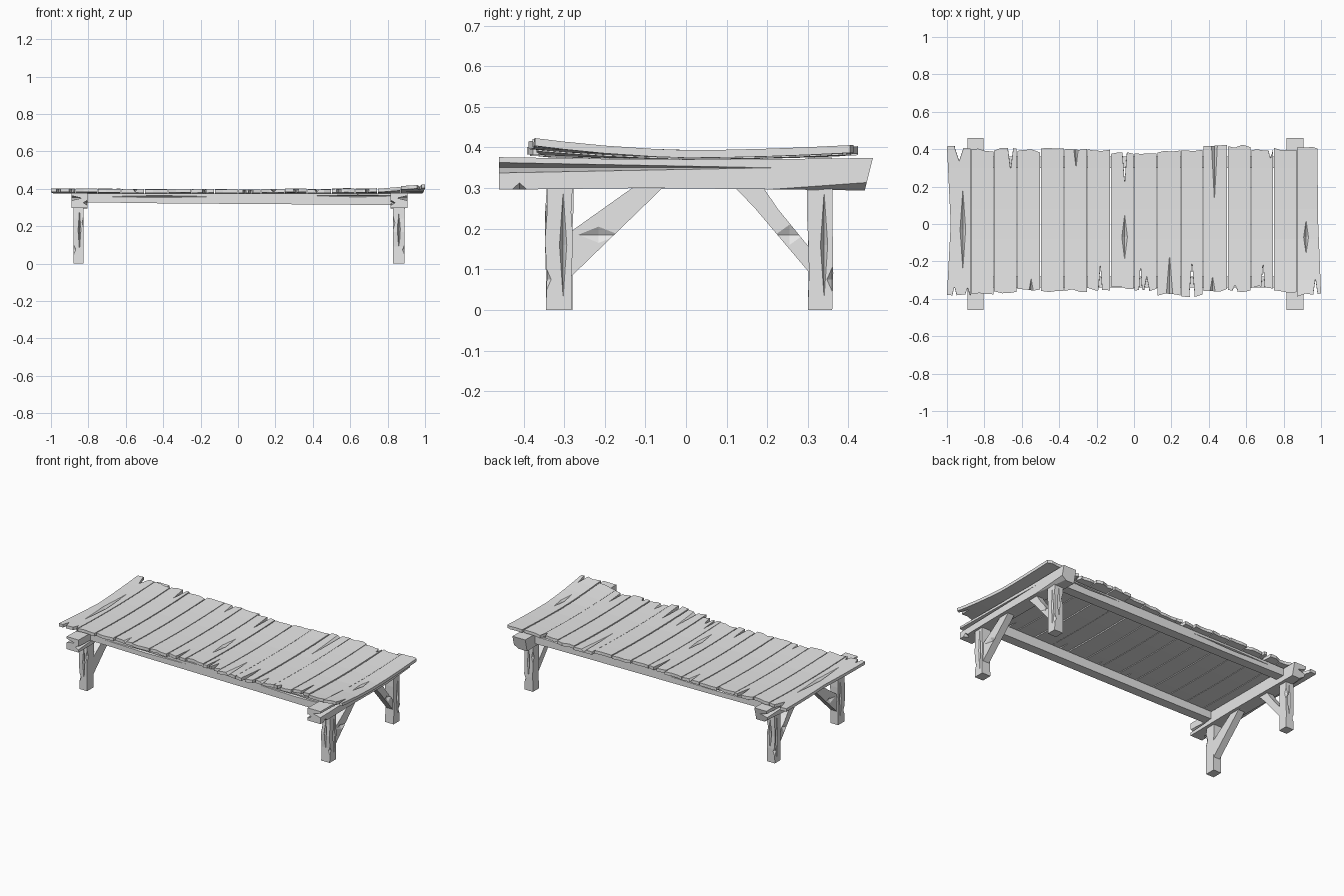
import bpy, bmesh, random
from mathutils import Vector

if "Cube" in bpy.data.objects:
    bpy.data.objects.remove(bpy.data.objects["Cube"])

random.seed(4)
wood = bpy.data.materials.new("weathered_grey_wood")
wood.diffuse_color = (0.8, 0.8, 0.8, 1)
wood.use_nodes = True
wood.node_tree.nodes["Principled BSDF"].inputs["Base Color"].default_value = wood.diffuse_color
AXES = {'x': (1, 2, 0), 'y': (0, 2, 1), 'z': (0, 1, 2)}


def link(name, bm):
    bmesh.ops.recalc_face_normals(bm, faces=bm.faces)
    mesh = bpy.data.meshes.new(name)
    bm.to_mesh(mesh)
    bm.free()
    mesh.materials.append(wood)
    obj = bpy.data.objects.new(name, mesh)
    bpy.context.collection.objects.link(obj)
    return obj


def prism(name, outline, axis, a, b):
    """Extrude a 2D outline along one axis from a to b."""
    u, v, w = AXES[axis]
    bm = bmesh.new()
    rings = []
    for depth in (a, b):
        ring = []
        for p in outline:
            co = [0, 0, 0]
            co[u], co[v], co[w] = p[0], p[1], depth
            ring.append(bm.verts.new(co))
        rings.append(ring)
        bm.faces.new(ring)
    n = len(outline)
    for i in range(n):
        j = (i + 1) % n
        bm.faces.new((rings[0][i], rings[0][j], rings[1][j], rings[1][i]))
    return link(name, bm)


def crack(obj, cuts):
    """Carve spindle-shaped splits, each given as (centre, radii)."""
    for centre, radii in cuts:
        bm = bmesh.new()
        for k in range(3):
            for s in (-1, 1):
                co = Vector(centre)
                co[k] += s * radii[k]
                bm.verts.new(co)
        bmesh.ops.convex_hull(bm, input=bm.verts)
        cutter = link("crack_cutter", bm)
        cutter.hide_render = True
        mod = obj.modifiers.new("crack", 'BOOLEAN')
        mod.operation, mod.solver, mod.object = 'DIFFERENCE', 'EXACT', cutter
        dg = bpy.context.evaluated_depsgraph_get()
        mesh = bpy.data.meshes.new_from_object(obj.evaluated_get(dg))
        obj.modifiers.clear()
        obj.data = mesh
        bpy.data.objects.remove(cutter)


# Table top planks: seams, back ends and front ends
seams = [-1, -.87, -.75, -.625, -.5, -.375, -.25, -.125, 0,
         .122, .25, .37, .5, .625, .745, .87, 1]
back = [.41, .395, .40, .39, .405, .40, .395, .38, .37, .385, .40, .425, .415, .40, .40, .405]
front = [-.375, -.37, -.365, -.35, -.365, -.355, -.35, -.34, -.35,
         -.38, -.385, -.355, -.355, -.34, -.36, -.38]
BOT, TOP = .372, .391

# Splits in the planks as (x, y, half width, half length, deep)
splits = [
    (-.96, -.38, .012, .045, 1), (-.89, -.38, .014, .04, 1), (-.55, -.36, .012, .07, 0),
    (-.18, -.35, .010, .13, 1), (.035, -.35, .008, .13, 1), (.068, -.35, .014, .07, 1),
    (.19, -.385, .018, .22, 0), (.31, -.37, .014, .17, 1), (.42, -.36, .014, .08, 0),
    (.54, -.355, .014, .03, 1), (.69, -.345, .010, .14, 1), (.97, -.39, .014, .10, 1),
    (-.935, .41, .025, .075, 1), (-.66, .40, .014, .11, 1), (-.31, .40, .012, .10, 0),
    (-.05, .38, .012, .16, 1), (.43, .425, .016, .30, 0), (.73, .40, .014, .05, 1),
    (-.915, -.03, .015, .215, 0), (-.05, -.07, .015, .12, 0), (.92, -.07, .013, .09, 0)]


def top_shift(x, y):
    """Sag of the whole top plus the curled right end."""
    curl = max(0, (x - .70) / .30)
    return .009 * (y / .4) ** 2 + curl * (.024 * max(0, (.05 - y) / .44) ** 1.6 + .004 * max(0, y / .4))


for i in range(16):
    l, r = seams[i] + .0025, seams[i + 1] - .0025
    ml, mr = l, r
    lb, rb = l, r
    if i == 0:
        l, ml, lb = -1, -.98, -1
    if i == 15:
        r, mr, rb = 1, .985, .98
    w = r - l
    j = lambda: random.uniform(-.009, .009)
    outline = [(l, front[i] + j()), (l + w * .35, front[i] + j()), (l + w * .7, front[i] + j()),
               (r, front[i] + j()), (mr, 0), (rb, back[i] + j()), (l + w * .65, back[i] + j()),
               (l + w * .3, back[i] + j()), (lb, back[i] + j()), (ml, 0)]
    plank = prism(f"plank_{i + 1}", outline, 'z', BOT, TOP)
    crack(plank, [((x, y, TOP), (hw, hl, .4 if deep else .016))
                  for x, y, hw, hl, deep in splits if l < x < r])
    # bend the plank
    bm = bmesh.new()
    bm.from_mesh(plank.data)
    for y in (-.3, -.2, -.08, .08, .2, .3):
        bmesh.ops.bisect_plane(bm, geom=bm.verts[:] + bm.edges[:] + bm.faces[:],
                               plane_co=(0, y, 0), plane_no=(0, 1, 0))
    lift = random.uniform(-.002, .003)
    for v in bm.verts:
        v.co.z += top_shift(v.co.x, v.co.y) + lift
    bm.to_mesh(plank.data)
    bm.free()

# Long rails under the planks
rail = [(-.84, .328), (-.4, .322), (0, .319), (.45, .316), (.84, .312), (.84, .375), (-.84, .375)]
for side, y0, y1, face in (("front", -.34, -.28, -.34), ("back", .30, .36, .36)):
    obj = prism(f"{side}_rail", rail, 'y', y0, y1)
    crack(obj, [((-.42, face, .358), (.29, .014, .006)), ((.64, face, .362), (.24, .014, .006))])

for side, s, x0, x1 in (("left", -1, -.89, -.805), ("right", 1, .815, .905)):
    mid = (x0 + x1) / 2
    out = x1 if s > 0 else x0
    # Cross beam with split ends
    beam = prism(f"{side}_cross_beam",
                 [(-.46, .296), (-.1, .300), (.2, .297), (.44, .294), (.46, .374),
                  (.1, .370), (-.2, .372), (-.46, .376)], 'x', x0, x1)
    cuts = [((out, -.47, .35), (.055, .68, .013)),
            ((out, -.41, .293), (.03, .022, .020)),
            ((out, .45, .296), (.03, .25, .018)),
            ((mid - s * .04, -.46, .325), (.02, .2, .012))]
    if s < 0:
        cuts.append(((out, .46, .342), (.055, .3, .013)))
    crack(beam, cuts)

    for end, ya, yb in (("front", -.345, -.28), ("back", .30, .36)):
        # Leg with slightly uneven sides
        la, lb = (-.88, -.825) if s < 0 else (.83, .89)
        j = lambda: random.uniform(-.003, .003)
        heights = (0, .09, .17, .24, .305)
        outline = [(ya + (j() if z else 0), z) for z in heights]
        outline += [(yb + (j() if z else 0), z) for z in reversed(heights)]
        leg = prism(f"{side}_{end}_leg", outline, 'x', la, lb)
        ym, face = (ya + yb) / 2, lb if s > 0 else la
        tip = ya if end == "front" else yb
        crack(leg, [((face, ym + .01, .16), (.016, .009, .13)),
                    ((mid, tip, .18), (.009, .016, .11)),
                    ((face, tip, .075), (.013, .013, .03)),
                    ((la if s > 0 else lb, tip, .22), (.010, .012, .04))])

        # Diagonal brace from leg to beam
        if end == "front":
            shape = [(-.285, .08), (-.06, .298), (-.005, .302), (-.07, .315), (-.13, .302), (-.285, .192)]
            split = ((mid + s * .022, -.215, .185), (.012, .05, .02))
        else:
            shape = [(.305, .09), (.17, .25), (.12, .302), (.19, .302), (.225, .25), (.305, .152)]
            split = ((mid + s * .022, .255, .185), (.012, .035, .025))
        brace = prism(f"{side}_{end}_brace", shape, 'x', mid - .022, mid + .022)
        crack(brace, [split])
